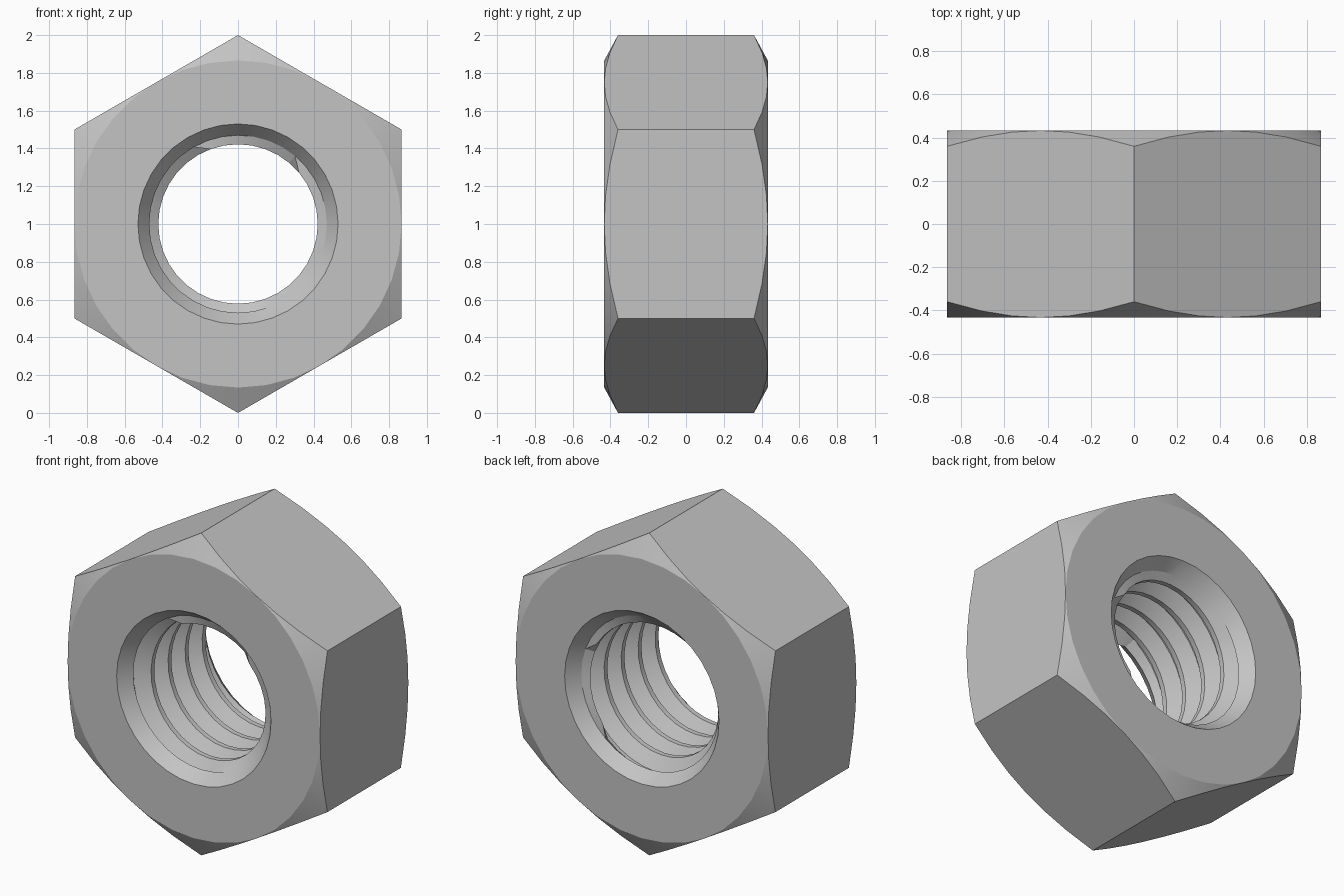
import bpy, bmesh, math

if "Cube" in bpy.data.objects:
    bpy.data.objects.remove(bpy.data.objects["Cube"])

# Main dimensions
N = 36                      # columns around the axis (multiple of 6 keeps the corners)
HALF = 0.433                # half thickness along y
FLAT = math.sqrt(3) / 2     # centre to flat
DROP = 0.073                # chamfer depth at the corners
RIM, SINK_R, SINK_Y = 0.53, 0.47, 0.355   # countersink at both ends
CREST, ROOT, PITCH = 0.422, 0.505, 0.167  # internal thread
TURNS = 8

steel = bpy.data.materials.new("plain steel")
steel.diffuse_color = (0.55, 0.55, 0.55, 1)
steel.use_nodes = True
steel.node_tree.nodes["Principled BSDF"].inputs["Base Color"].default_value = steel.diffuse_color

# One pitch of the thread: crest flat, flank, root flat, flank
THREAD = [(0.0, CREST), (0.19, CREST), (0.52, ROOT), (0.67, ROOT)]
ROWS = [(-0.5 + (t + f) * PITCH, r) for t in range(TURNS) for f, r in THREAD]


def column(j):
    """Closed (radius, y) outline of the nut at one angle."""
    turn = j / N
    pts = []
    for base, r in ROWS:                       # thread follows the helix
        y = base - PITCH * turn
        pts.append((r, y) if abs(y) < SINK_Y
                   else (SINK_R, math.copysign(SINK_Y, y)))
    a = math.radians((360 * turn) % 60)        # flats are centred on 0, 60, ...
    off = min(a, math.radians(60) - a)
    hexr = FLAT / math.cos(off)
    edge = HALF - (hexr - FLAT) * DROP / (1 - FLAT)
    end = [(RIM, HALF), (FLAT, HALF), (hexr, edge)]
    return pts + end + [(r, -y) for r, y in reversed(end)]


bm = bmesh.new()
shared = {}


def vert(j, r, y):
    a = 2 * math.pi * j / N
    co = (r * math.cos(a), y, 1 + r * math.sin(a))
    key = tuple(round(c, 4) + 0.0 for c in co)
    if key not in shared:
        shared[key] = bm.verts.new(co)
    return shared[key]


# Skin neighbouring columns, welding coincident points
cols = [[vert(j, r, y) for r, y in column(j)] for j in range(N + 1)]
K = len(cols[0])
for j in range(N):
    for k in range(K):
        m = (k + 1) % K
        quad = [cols[j][k], cols[j + 1][k], cols[j + 1][m], cols[j][m]]
        quad = list(dict.fromkeys(quad))
        if len(quad) > 2 and not bm.faces.get(quad):
            bm.faces.new(quad)
bmesh.ops.recalc_face_normals(bm, faces=bm.faces)

mesh = bpy.data.meshes.new("hex_nut")
bm.to_mesh(mesh)
bm.free()
mesh.materials.append(steel)
nut = bpy.data.objects.new("hex_nut", mesh)
bpy.context.collection.objects.link(nut)
bpy.context.view_layer.objects.active = nut
nut.select_set(True)
bpy.ops.object.shade_smooth_by_angle(angle=math.radians(20))
